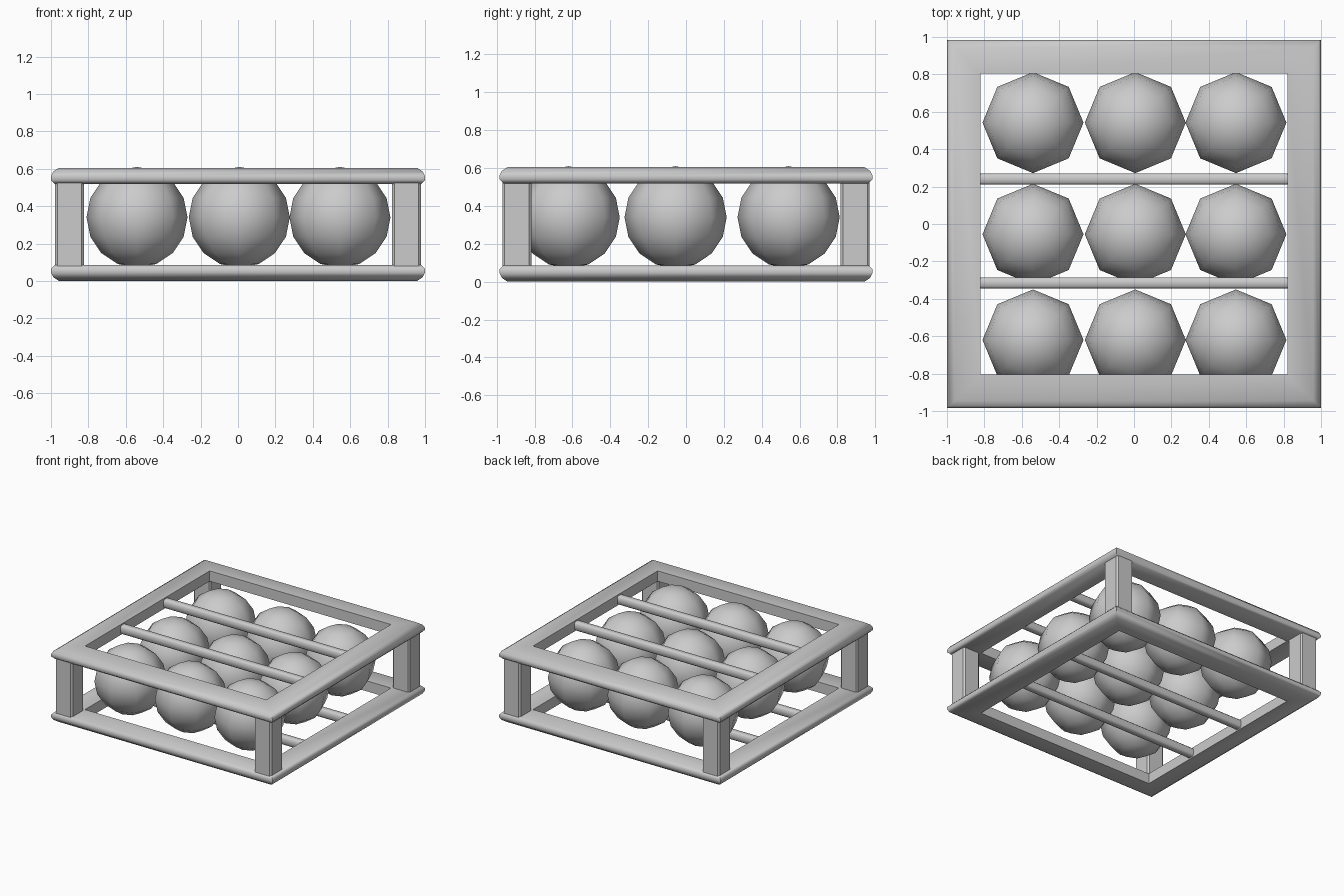
import bpy, bmesh
from math import radians

if "Cube" in bpy.data.objects:
    bpy.data.objects.remove(bpy.data.objects["Cube"])

MID = 0.3025  # height of the mirror plane between the two frames


def make_object(name, bm, angle):
    bmesh.ops.recalc_face_normals(bm, faces=bm.faces[:])
    mesh = bpy.data.meshes.new(name)
    bm.to_mesh(mesh)
    bm.free()
    ob = bpy.data.objects.new(name, mesh)
    bpy.context.collection.objects.link(ob)
    bpy.ops.object.select_all(action='DESELECT')
    ob.select_set(True)
    bpy.context.view_layer.objects.active = ob
    bpy.ops.object.shade_smooth_by_angle(angle=radians(angle))
    return ob


def frame(name, side):
    # cross-section as (inset from the outer edge, height above the mid plane)
    profile = [(0, .237), (0, .258), (.012, .282), (.042, .3025),
               (.18, .3025), (.18, .217), (.02, .217)]
    bm = bmesh.new()
    rings = []
    for d, h in profile:
        x, y, z = 1 - d, .985 - d, MID + side * h
        rings.append([bm.verts.new((sx * x, sy * y, z))
                      for sx, sy in ((-1, -1), (1, -1), (1, 1), (-1, 1))])
    for i, a in enumerate(rings):
        b = rings[(i + 1) % len(rings)]
        for j in range(4):
            k = (j + 1) % 4
            bm.faces.new((a[j], a[k], b[k], b[j]))
    return make_object(name, bm, 55)


def box(name, centre, size, bevel=0, axis=2):
    bm = bmesh.new()
    bmesh.ops.create_cube(bm, size=1)
    bmesh.ops.scale(bm, vec=size, verts=bm.verts)
    bmesh.ops.translate(bm, vec=centre, verts=bm.verts)
    if bevel:
        # chamfer only the edges running along the part
        edges = [e for e in bm.edges
                 if abs((e.verts[0].co - e.verts[1].co)[axis]) > 1e-4]
        bmesh.ops.bevel(bm, geom=edges, offset=bevel, segments=1,
                        profile=.5, affect='EDGES')
    return make_object(name, bm, 50 if axis == 0 else 30)


# Top and bottom frames, each with two cross slats
for label, side in (("top", 1), ("bottom", -1)):
    frame(label + "_frame", side)
    for i, y in enumerate((.24, -.315)):
        box(f"{label}_slat_{i + 1}", (0, y, MID + side * .257),
            (1.7, .06, .07), .012, axis=0)

# Corner posts
for sx in (-1, 1):
    for sy in (-1, 1):
        box("corner_post", (sx * .9, sy * .893, MID), (.155, .155, .46), .013)

# Nine low-sided balls
for y in (.542, -.055, -.62):
    for x in (-.54, .007, .545):
        bm = bmesh.new()
        bmesh.ops.create_uvsphere(bm, u_segments=8, v_segments=8, radius=.27)
        bmesh.ops.translate(bm, vec=(x, y, .34), verts=bm.verts)
        make_object("ball", bm, 60)
